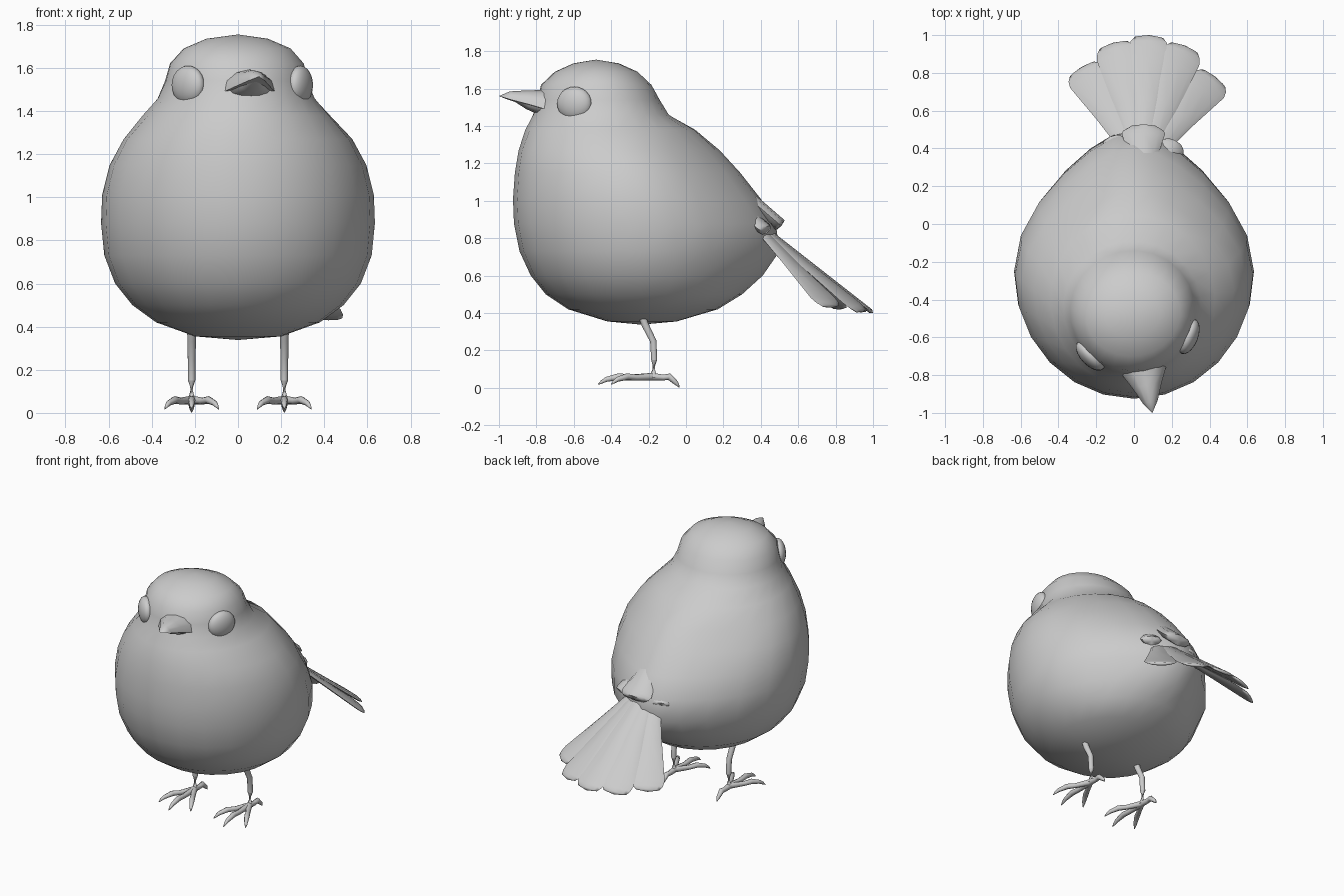
import bpy, bmesh
from math import sin, cos, pi, radians
from mathutils import Vector, Matrix

if "Cube" in bpy.data.objects:
    bpy.data.objects.remove(bpy.data.objects["Cube"])

HEAD = Vector((0, -0.5, 0))
TURN = radians(11)


def turn(p, amount=1.0):
    """Swing a point about the vertical head axis."""
    return Matrix.Rotation(TURN * amount, 3, 'Z') @ (Vector(p) - HEAD) + HEAD


def loft(name, rings, angle=180):
    """Skin a list of equal rings; a one-point ring closes to a tip."""
    bm = bmesh.new()
    vs = [[bm.verts.new(p) for p in r] for r in rings]
    for a, b in zip(vs, vs[1:]):
        n = max(len(a), len(b))
        for i in range(n):
            j = (i + 1) % n
            if len(a) == 1:
                bm.faces.new((a[0], b[j], b[i]))
            elif len(b) == 1:
                bm.faces.new((a[i], a[j], b[0]))
            else:
                bm.faces.new((a[i], a[j], b[j], b[i]))
    for end in (vs[0], vs[-1]):
        if len(end) > 2:
            bm.faces.new(end)
    bmesh.ops.recalc_face_normals(bm, faces=bm.faces)
    me = bpy.data.meshes.new(name)
    bm.to_mesh(me)
    bm.free()
    ob = bpy.data.objects.new(name, me)
    bpy.context.collection.objects.link(ob)
    bpy.ops.object.select_all(action='DESELECT')
    ob.select_set(True)
    bpy.context.view_layer.objects.active = ob
    bpy.ops.object.shade_smooth_by_angle(angle=radians(angle))
    return ob


# Body and head: horizontal slices (z, front y, back y, half width, widest y)
slices = [
    (0.355, -0.42, -0.05, 0.20, -0.24), (0.42, -0.63, 0.17, 0.38, -0.24),
    (0.50, -0.75, 0.30, 0.49, -0.24), (0.60, -0.83, 0.41, 0.57, -0.24),
    (0.73, -0.89, 0.50, 0.62, -0.24), (0.88, -0.92, 0.48, 0.635, -0.25),
    (1.01, -0.925, 0.40, 0.63, -0.27), (1.15, -0.915, 0.29, 0.595, -0.30),
    (1.27, -0.895, 0.18, 0.53, -0.35), (1.38, -0.86, 0.05, 0.435, -0.40),
    (1.46, -0.82, -0.09, 0.365, -0.44), (1.54, -0.795, -0.14, 0.332, -0.46),
    (1.62, -0.775, -0.185, 0.312, -0.47), (1.69, -0.70, -0.26, 0.25, -0.48),
    (1.735, -0.60, -0.36, 0.145, -0.48)]
rings = [[(0, -0.24, 0.338)]]
for z, yf, yb, w, yc in slices:
    ring = []
    for i in range(24):
        a = 2 * pi * i / 24
        s = sin(a)
        taper = 1 - 0.35 * s * s if s > 0 and 0.55 < z < 1.3 else 1
        y = yc + s * ((yb - yc) if s > 0 else (yc - yf))
        amount = min(1, max(0, (z - 1.3) / 0.2))
        ring.append(turn((w * cos(a) * taper, y, z), amount))
    rings.append(ring)
rings.append([(0, -0.48, 1.755)])
loft("body", rings)

# Eyes: flattened balls set in the sides of the head
for side, label in ((-1, "left"), (1, "right")):
    bpy.ops.mesh.primitive_uv_sphere_add(segments=20, ring_count=12, radius=1)
    eye = bpy.context.object
    eye.name = label + "_eye"
    place = turn((side * 0.265, -0.5 - 0.15, 1.52))
    eye.matrix_world = (Matrix.Translation(place)
                        @ Matrix.Rotation(TURN + side * radians(57), 4, 'Z')
                        @ Matrix.Diagonal((0.098, 0.05, 0.09, 1)))
    bpy.ops.object.shade_smooth()


# Beak halves: sections (forward, half width, bottom, top) ending in a tip
def beak(name, sections, tip, upper):
    rings = []
    for f, w, b, t in sections:
        ring = []
        for i in range(12):
            s = sin(2 * pi * i / 12)
            h = t - b
            z = b + h * max(s, 0) if upper else t + h * min(s, 0)
            ring.append(turn((w * cos(2 * pi * i / 12), -0.5 - f, z)))
        rings.append(ring)
    rings.append([turn((0, -0.5 - tip[0], tip[1]))])
    loft(name, rings, 50)


beak("upper_beak", [(0.20, 0.14, 1.48, 1.595), (0.28, 0.12, 1.49, 1.592),
                    (0.36, 0.08, 1.515, 1.59), (0.45, 0.04, 1.54, 1.585)],
     (0.51, 1.56), True)
beak("lower_beak", [(0.20, 0.13, 1.445, 1.485), (0.28, 0.105, 1.455, 1.495),
                    (0.36, 0.06, 1.49, 1.52)], (0.44, 1.54), False)


# Feathers: thin lens sections swept from base to a rounded tip
def feather(name, base, tip, across, w0, w1, thick):
    base, tip, across = Vector(base), Vector(tip), Vector(across)
    d = (tip - base).normalized()
    s = (across - d * across.dot(d)).normalized()
    n = s.cross(d)
    rings = []
    for t, k in ((0, 0), (0.45, 0.45), (0.8, 0.9), (0.88, 1), (0.94, 0.87),
                 (0.98, 0.58)):
        w = w0 + (w1 - w0) * k
        c = base.lerp(tip, t)
        rings.append([c + s * w * cos(i * pi / 4) + n * thick * sin(i * pi / 4)
                      for i in range(8)])
    rings.append([tip])
    loft(name, rings, 60)


tips = [Vector(p) for p in ((-0.28, 0.83, 0.42), (-0.11, 0.96, 0.405),
                            (0.08, 1.0, 0.40), (0.27, 0.945, 0.405),
                            (0.43, 0.78, 0.43))]
for i, tip in enumerate(tips):
    base = (0.05 + (i - 2) * 0.035, 0.38, 0.885 - 0.012 * abs(i - 2))
    across = tips[min(i + 1, 4)] - tips[max(i - 1, 0)]
    feather(f"tail_feather_{i + 1}", base, tip, across, 0.035, 0.105, 0.012)

# Short covert feathers over the root of the tail
feather("middle_covert", (0.05, 0.25, 1.09), (0.05, 0.51, 0.865), (1, 0, 0),
        0.05, 0.115, 0.035)
feather("left_covert", (-0.04, 0.25, 1.0), (-0.12, 0.45, 0.84), (1, 0.3, 0.2),
        0.03, 0.07, 0.03)
feather("right_covert", (0.13, 0.25, 1.0), (0.21, 0.43, 0.84), (1, -0.3, -0.2),
        0.03, 0.07, 0.03)


# Legs and toes: round tubes through (x, y, z, radius) points
def tube(name, pts, sides=10):
    rings = []
    for i, (x, y, z, r) in enumerate(pts):
        a, b = pts[max(i - 1, 0)], pts[min(i + 1, len(pts) - 1)]
        d = Vector(b[:3]) - Vector(a[:3])
        q = d.to_track_quat('Z', 'Y')
        c = Vector((x, y, z))
        rings.append([c + q @ Vector((r * cos(2 * pi * k / sides),
                                      r * sin(2 * pi * k / sides), 0))
                      for k in range(sides)])
    loft(name, rings, 60)


for side, label in ((-1, "left"), (1, "right")):
    x = side * 0.215
    tube(label + "_leg", [(x, -0.24, 0.40, 0.021), (x, -0.22, 0.34, 0.02),
                          (x, -0.175, 0.25, 0.018), (x, -0.17, 0.15, 0.017),
                          (x, -0.175, 0.055, 0.022)])
    toes = {"middle": (0, -0.47), "inner": (-0.125 * side, -0.40),
            "outer": (0.125 * side, -0.40), "back": (0, -0.035)}
    for toe, (dx, ty) in toes.items():
        drop = 0.015 if toe == "back" else 0
        path = ((0, 0.06, 0.02), (0.4, 0.055, 0.016), (0.62, 0.06, 0.018),
                (0.85, 0.045 - drop, 0.013), (0.93, 0.032 - drop, 0.009),
                (1, 0.018 - drop, 0.002))
        tube(f"{label}_{toe}_toe",
             [(x + dx * t, -0.18 + (ty + 0.18) * t, z, r) for t, z, r in path], 8)
